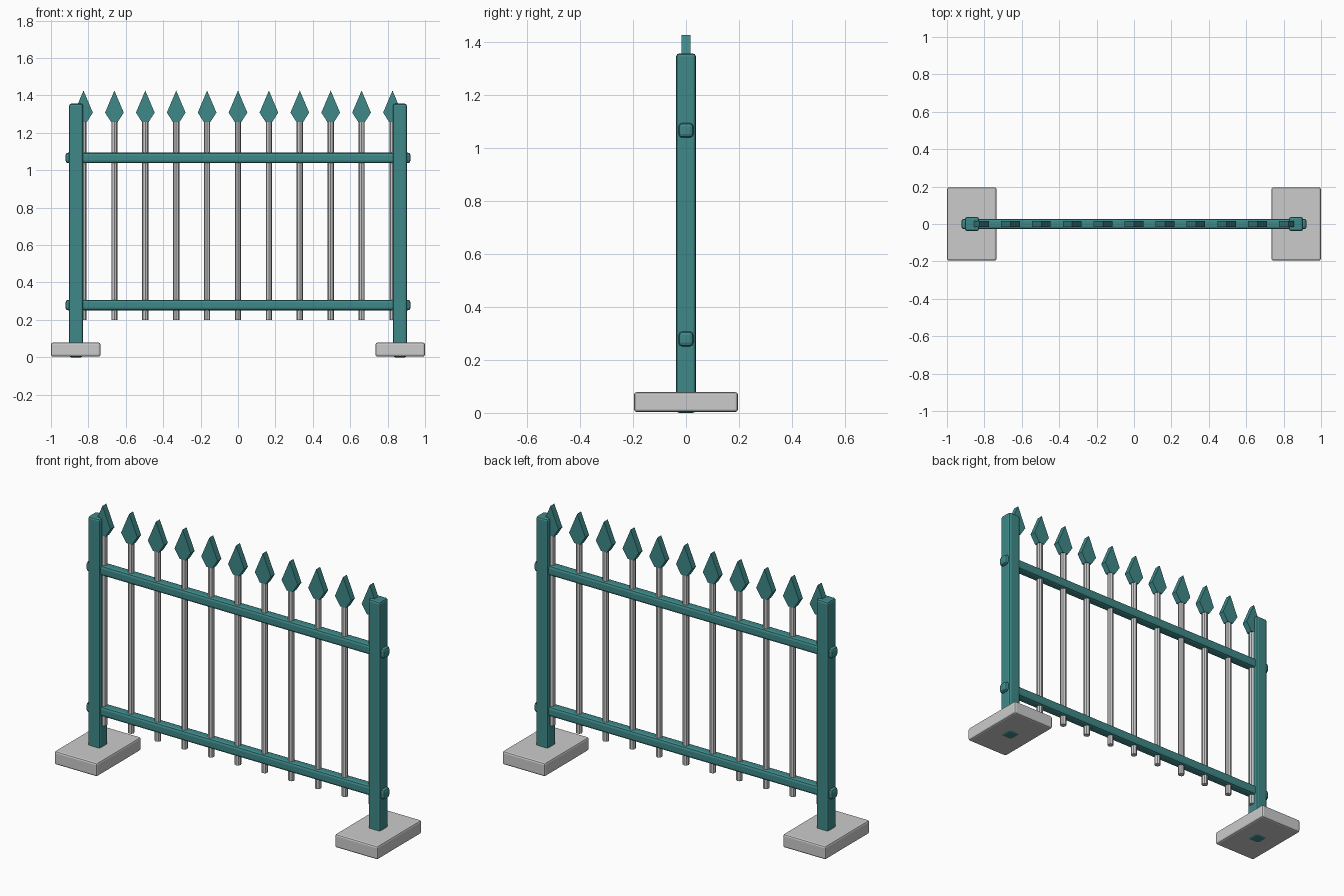
import bpy
import bmesh

if "Cube" in bpy.data.objects:
    bpy.data.objects.remove(bpy.data.objects["Cube"])

teal = bpy.data.materials.new("teal_paint")
teal.diffuse_color = (0.05, 0.25, 0.25, 1)
teal.use_nodes = True
teal.node_tree.nodes["Principled BSDF"].inputs["Base Color"].default_value = teal.diffuse_color


def box(name, center, size, bevel, mat=None):
    bpy.ops.mesh.primitive_cube_add(size=1, location=center)
    ob = bpy.context.object
    ob.name = name
    ob.scale = size
    bpy.ops.object.transform_apply(location=False, rotation=False, scale=True)
    mod = ob.modifiers.new("rounded_edges", 'BEVEL')
    mod.width = bevel
    mod.segments = 2
    if mat:
        ob.data.materials.append(mat)
    return ob


# Flat spear head outline (x, z), extruded along y
HEAD = [(-0.018, 1.258), (0.018, 1.258), (0.05, 1.308), (0.0, 1.426), (-0.05, 1.308)]


def spear_mesh(depth):
    bm = bmesh.new()
    face = bm.faces.new([bm.verts.new((x, -depth / 2, z)) for x, z in HEAD])
    ext = bmesh.ops.extrude_face_region(bm, geom=[face])
    verts = [v for v in ext["geom"] if isinstance(v, bmesh.types.BMVert)]
    bmesh.ops.translate(bm, verts=verts, vec=(0, depth, 0))
    bmesh.ops.recalc_face_normals(bm, faces=bm.faces)
    me = bpy.data.meshes.new("spear_head")
    bm.to_mesh(me)
    bm.free()
    me.materials.append(teal)
    return me


# Posts standing in concrete feet
for side, s in (("left", -1), ("right", 1)):
    box(f"{side}_foot", (s * 0.867, 0, 0.041), (0.264, 0.392, 0.075), 0.01)
    box(f"{side}_post", (s * 0.866, 0, 0.678), (0.075, 0.075, 1.356), 0.012, teal)

# Horizontal rails passing through the posts
for name, z in (("lower_rail", 0.279), ("upper_rail", 1.066)):
    box(name, (0, 0, z), (1.845, 0.056, 0.056), 0.014, teal)

# Bars with spear heads
head = spear_mesh(0.034)
for i in range(11):
    x = (i - 5) * 0.1652
    bpy.ops.mesh.primitive_cylinder_add(vertices=8, radius=0.0168, depth=1.08,
                                        location=(x, 0, 0.738))
    bpy.context.object.name = f"bar_{i + 1}"
    ob = bpy.data.objects.new(f"spear_head_{i + 1}", head)
    ob.location.x = x
    bpy.context.collection.objects.link(ob)
